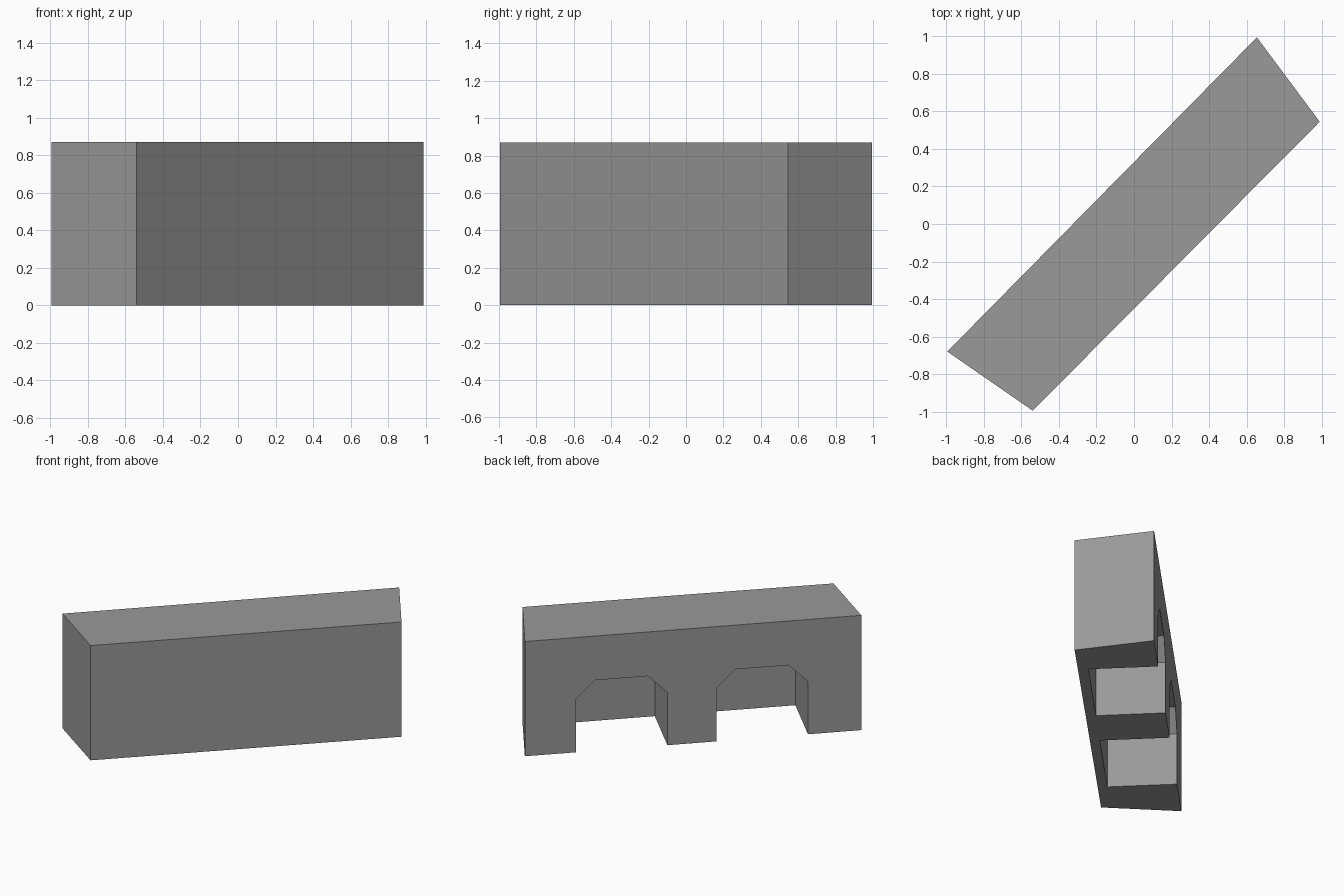
import bpy
import bmesh
from mathutils import Vector

if "Cube" in bpy.data.objects:
    bpy.data.objects.remove(bpy.data.objects["Cube"], do_unlink=True)

HEIGHT = 0.87
FOOTPRINT = [(-0.995, -0.68), (-0.54, -0.995), (0.99, 0.545), (0.655, 0.995)]
NICHE_DEPTH = 0.48
NICHE_WIDTH = 0.64
NICHE_TOP = 0.535
CHAMFER = 0.135

grey = bpy.data.materials.new("stone grey")
grey.use_nodes = True
colour = (0.32, 0.32, 0.32, 1)
grey.diffuse_color = colour
grey.node_tree.nodes["Principled BSDF"].inputs["Base Color"].default_value = colour


def prism(name, outline, sweep):
    """Sweep a flat outline along a vector into a closed solid."""
    bm = bmesh.new()
    face = bm.faces.new([bm.verts.new(p) for p in outline])
    swept = bmesh.ops.extrude_face_region(bm, geom=[face], use_keep_orig=True)
    verts = [g for g in swept["geom"] if isinstance(g, bmesh.types.BMVert)]
    bmesh.ops.translate(bm, verts=verts, vec=sweep)
    bmesh.ops.recalc_face_normals(bm, faces=bm.faces)
    mesh = bpy.data.meshes.new(name)
    bm.to_mesh(mesh)
    bm.free()
    mesh.materials.append(grey)
    obj = bpy.data.objects.new(name, mesh)
    bpy.context.collection.objects.link(obj)
    return obj


# Wall block with slanted ends
wall = prism("wall_block", [(x, y, 0) for x, y in FOOTPRINT], Vector((0, 0, HEIGHT)))

# Frame of the long rear face: along it, and into the wall
start = Vector((*FOOTPRINT[3], 0))
along = (Vector((*FOOTPRINT[0], 0)) - start).normalized()
inward = Vector((-along.y, along.x, 0))

# Two chamfered niches, open at the rear and underneath
half = NICHE_WIDTH / 2
shoulder = NICHE_TOP - CHAMFER
profile = [(-half, -0.1), (half, -0.1), (half, shoulder), (half - CHAMFER, NICHE_TOP),
           (CHAMFER - half, NICHE_TOP), (-half, shoulder)]
bpy.context.view_layer.objects.active = wall
for centre in (0.676, 1.658):
    base = start + along * centre - inward * 0.1
    outline = [base + along * u + Vector((0, 0, z)) for u, z in profile]
    cutter = prism("niche_cutter", outline, inward * (NICHE_DEPTH + 0.1))
    cutter.hide_render = True
    cut = wall.modifiers.new("niche", "BOOLEAN")
    cut.operation = "DIFFERENCE"
    cut.solver = "EXACT"
    cut.object = cutter
    bpy.ops.object.modifier_apply(modifier=cut.name)
    bpy.data.objects.remove(cutter, do_unlink=True)
